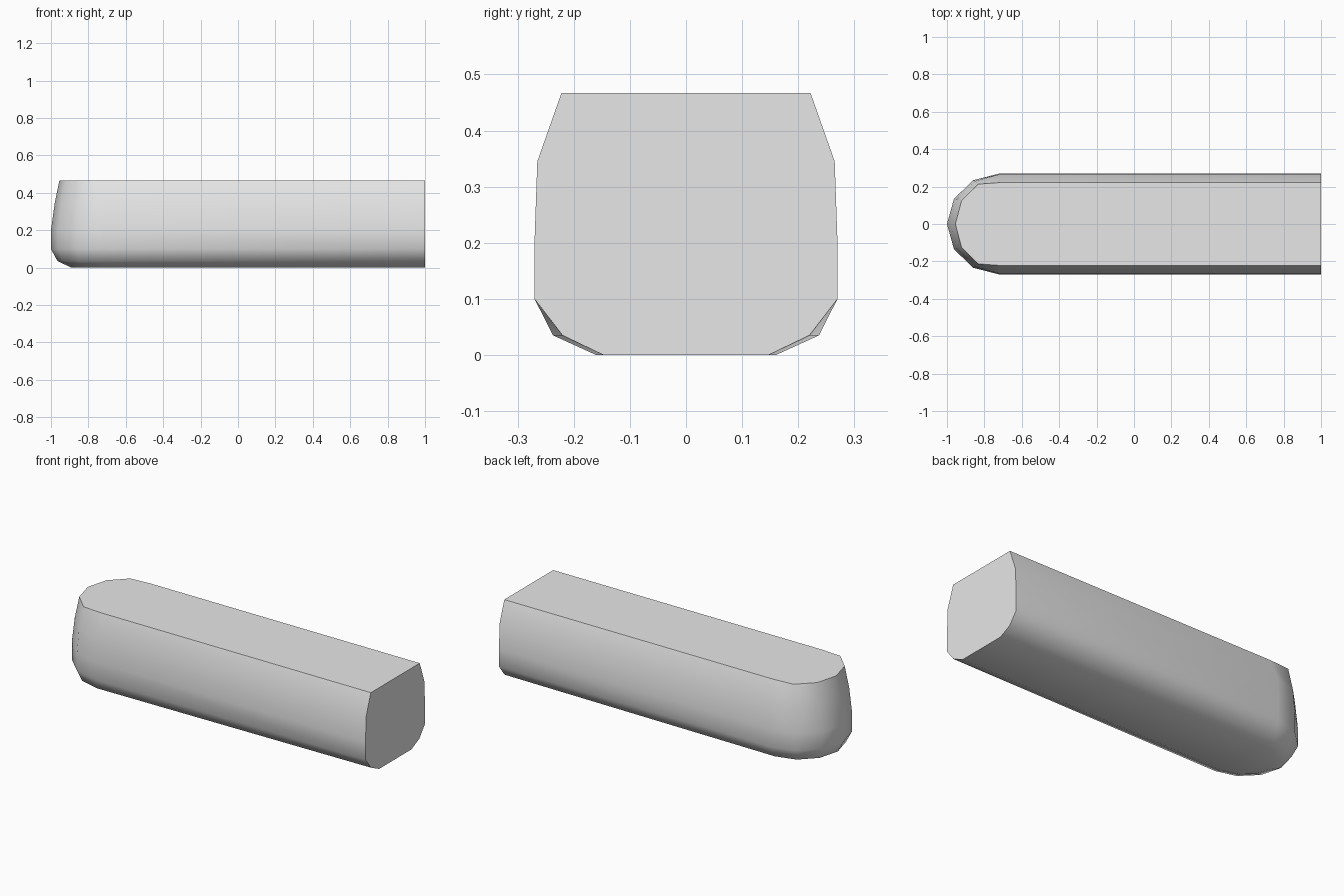
import bpy
import bmesh
import math

default_cube = bpy.data.objects.get("Cube")
if default_cube:
    bpy.data.objects.remove(default_cube, do_unlink=True)

# Single flat colour
grey = bpy.data.materials.new("light_grey")
grey.use_nodes = True
colour = (0.8, 0.8, 0.8, 1)
grey.diffuse_color = colour
grey.node_tree.nodes["Principled BSDF"].inputs["Base Color"].default_value = colour

END_X = 1.0
# Rising levels: height, nose tip x, nose shoulder x, half width at shoulder, half width at flat end
LEVELS = [
    (0.0, -0.89, -0.72, 0.16, 0.147),
    (0.035, -0.965, -0.73, 0.237, 0.22),
    (0.10, -1.0, -0.72, 0.27, 0.27),
    (0.20, -1.0, -0.72, 0.27, 0.27),
    (0.345, -0.98, -0.72, 0.265, 0.265),
    (0.467, -0.955, -0.71, 0.222, 0.222),
]


def outline(level):
    """Open loop running from the flat end, around the rounded nose, and back."""
    z, tip, shoulder, width, end_width = level
    fuller = z > 0.4
    half = [(tip, 0)]
    for step in (1, 2, 3):
        angle = math.radians(30 * step)
        x = tip + (shoulder - tip) * (1 - math.cos(angle))
        y = width * math.sin(angle)
        if fuller and step < 3:
            y = width * (0.56, 0.96)[step - 1]
        half.append((x, y))
    half.append((END_X, end_width))
    mirrored = [(x, -y) for x, y in reversed(half[1:])]
    return [(x, y, z) for x, y in mirrored + half]


# Hull lofted through the levels
bm = bmesh.new()
rings = [[bm.verts.new(p) for p in outline(level)] for level in LEVELS]
last = len(rings[0]) - 1
for i, (low, high) in enumerate(zip(rings, rings[1:])):
    for j in range(last):
        a, b, c, d = low[j], low[j + 1], high[j + 1], high[j]
        if i < 2 and j in (0, last - 1):
            # Twisted lower chamfers are split along the shoulder-to-end diagonal
            if j == 0:
                bm.faces.new((a, b, d))
                bm.faces.new((b, c, d))
            else:
                bm.faces.new((a, b, c))
                bm.faces.new((a, c, d))
        else:
            bm.faces.new((a, b, c, d))

# Flat bottom, deck and end wall
bm.faces.new(rings[0])
bm.faces.new(rings[-1])
bm.faces.new([r[0] for r in rings] + [r[-1] for r in reversed(rings)])
bmesh.ops.recalc_face_normals(bm, faces=bm.faces[:])

mesh = bpy.data.meshes.new("hull")
bm.to_mesh(mesh)
bm.free()
mesh.materials.append(grey)
hull = bpy.data.objects.new("hull", mesh)
bpy.context.collection.objects.link(hull)

# Smooth sides, crisp deck and end edges
bpy.ops.object.select_all(action="DESELECT")
hull.select_set(True)
bpy.context.view_layer.objects.active = hull
bpy.ops.object.shade_smooth_by_angle(angle=math.radians(42))
